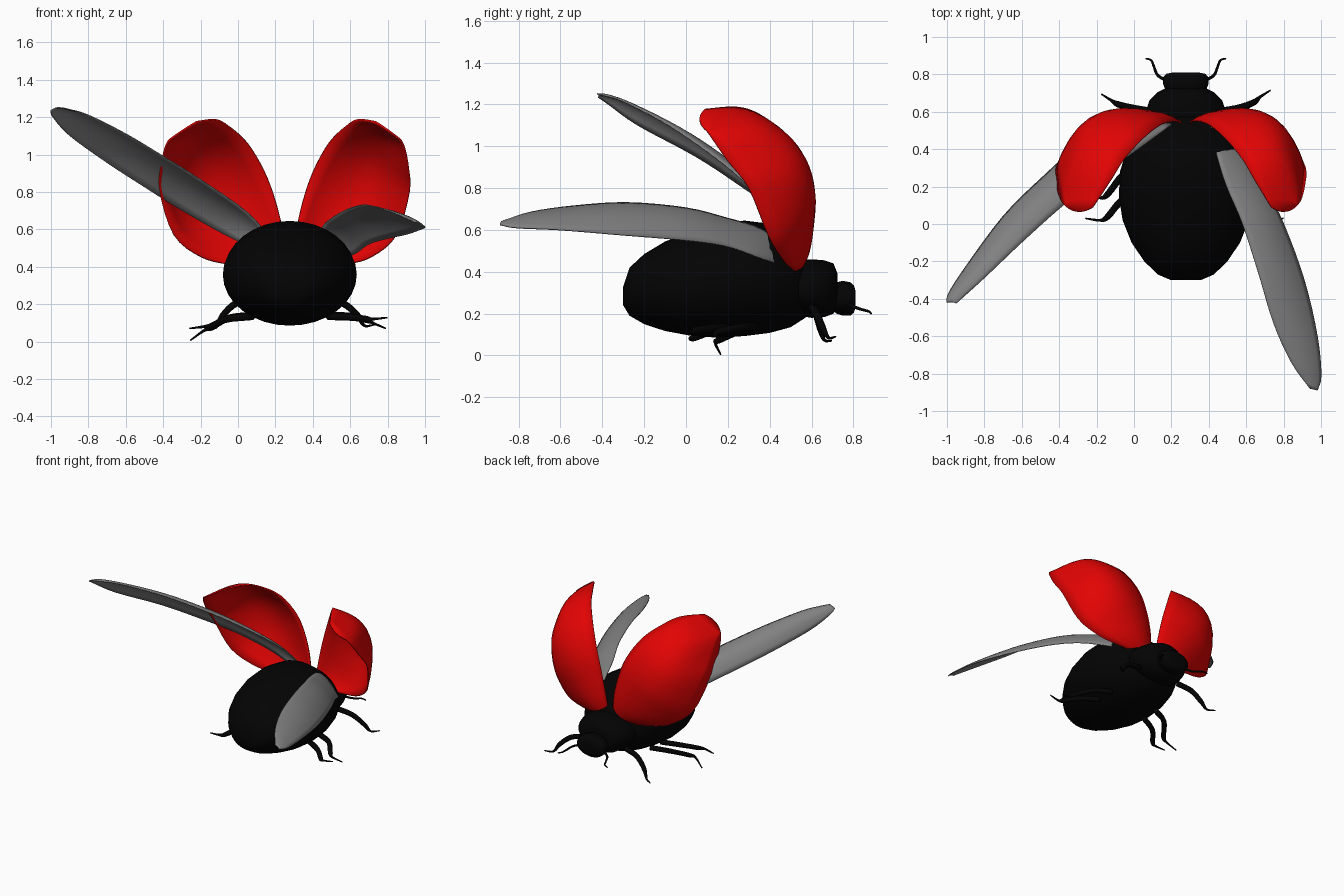
import bpy, bmesh, math
from mathutils import Vector

if "Cube" in bpy.data.objects:
    bpy.data.objects.remove(bpy.data.objects["Cube"])

MID = 0.277  # body centre line


def material(name, rgb):
    m = bpy.data.materials.new(name)
    m.use_nodes = True
    col = (*rgb, 1)
    m.diffuse_color = col
    bsdf = m.node_tree.nodes["Principled BSDF"]
    bsdf.inputs["Base Color"].default_value = col
    bsdf.inputs["Roughness"].default_value = 0.6
    return m


black = material("shell black", (0.001, 0.001, 0.001))
red = material("wing case red", (0.76, 0.001, 0.001))
grey = material("wing grey", (0.22, 0.22, 0.22))


def finish(name, bm, mat):
    bmesh.ops.recalc_face_normals(bm, faces=bm.faces)
    me = bpy.data.meshes.new(name)
    bm.to_mesh(me)
    bm.free()
    me.materials.append(mat)
    for p in me.polygons:
        p.use_smooth = True
    ob = bpy.data.objects.new(name, me)
    bpy.context.collection.objects.link(ob)
    return ob


def grid(bm, rows, closed):
    n = len(rows[0])
    for r0, r1 in zip(rows, rows[1:]):
        for i in range(n if closed else n - 1):
            j = (i + 1) % n
            bm.faces.new((r0[i], r0[j], r1[j], r1[i]))


def smooth_path(pts, steps):
    """Catmull-Rom samples through the points."""
    p = [Vector(q) for q in pts]
    p = [2 * p[0] - p[1]] + p + [2 * p[-1] - p[-2]]
    out = []
    for a, b, c, d in zip(p, p[1:], p[2:], p[3:]):
        for s in range(steps):
            t = s / steps
            out.append(0.5 * (2 * b + (c - a) * t + (2 * a - 5 * b + 4 * c - d) * t ** 2
                              + (3 * b - a - 3 * c + d) * t ** 3))
    return out + [p[-2]]


def body_part(name, rings, sides=32):
    """Loft of ellipses along y: (y, half width, bottom, top)."""
    bm = bmesh.new()
    rows = []
    for y, w, lo, hi in rings:
        row = []
        for i in range(sides):
            a = math.tau * i / sides
            row.append(bm.verts.new((MID + w * math.cos(a), y,
                                     (lo + hi) / 2 + (hi - lo) / 2 * math.sin(a))))
        rows.append(row)
    grid(bm, rows, True)
    bm.faces.new(rows[0])
    bm.faces.new(rows[-1])
    ob = finish(name, bm, black)
    bpy.context.view_layer.objects.active = ob
    ob.select_set(True)
    bpy.ops.object.shade_smooth_by_angle(angle=math.radians(50))
    ob.select_set(False)


def shell(name, lines, mat, thickness, steps=4, across=10):
    """Curved sheet through an inner, a middle and an outer line."""
    a, m, b = (smooth_path(line, steps) for line in lines)
    bm = bmesh.new()
    rows = []
    for p, q, r in zip(a, m, b):
        row = []
        for i in range(across + 1):
            t = i / across
            row.append(bm.verts.new(p * (2 * t - 1) * (t - 1) + q * 4 * t * (1 - t)
                                    + r * t * (2 * t - 1)))
        rows.append(row)
    grid(bm, rows, False)
    ob = finish(name, bm, mat)
    sol = ob.modifiers.new("thickness", "SOLIDIFY")
    sol.thickness = thickness
    sol.offset = 0


def limb(name, pts, radii, sides=8):
    """Tapered round limb along a smooth path."""
    path = smooth_path(pts, 4)
    bm = bmesh.new()
    rows = []
    for k, c in enumerate(path):
        d = path[min(k + 1, len(path) - 1)] - path[max(k - 1, 0)]
        rot = d.to_track_quat("Z", "Y")
        f = k / 4
        i = min(int(f), len(radii) - 2)
        rad = radii[i] + (radii[i + 1] - radii[i]) * (f - i)
        rows.append([bm.verts.new(c + rot @ Vector((rad * math.cos(math.tau * s / sides),
                                                    rad * math.sin(math.tau * s / sides), 0)))
                     for s in range(sides)])
    grid(bm, rows, True)
    bm.faces.new(rows[0])
    bm.faces.new(rows[-1])
    finish(name, bm, black)


# Body
body_part("abdomen", [
    (-0.30, 0.08, 0.24, 0.33), (-0.27, 0.15, 0.19, 0.42), (-0.2, 0.222, 0.15, 0.485),
    (-0.1, 0.29, 0.117, 0.545), (0.02, 0.338, 0.095, 0.59), (0.15, 0.358, 0.085, 0.63),
    (0.28, 0.352, 0.093, 0.645), (0.4, 0.315, 0.108, 0.63), (0.5, 0.255, 0.135, 0.56),
    (0.57, 0.19, 0.18, 0.46), (0.6, 0.12, 0.22, 0.4)])
body_part("thorax", [
    (0.48, 0.18, 0.23, 0.42), (0.54, 0.222, 0.19, 0.455), (0.6, 0.215, 0.18, 0.46),
    (0.66, 0.195, 0.183, 0.455), (0.705, 0.15, 0.2, 0.44), (0.725, 0.11, 0.23, 0.39)])
body_part("head", [
    (0.69, 0.08, 0.23, 0.32), (0.72, 0.11, 0.2, 0.35), (0.75, 0.122, 0.19, 0.357),
    (0.785, 0.12, 0.19, 0.35), (0.803, 0.105, 0.205, 0.335), (0.81, 0.07, 0.23, 0.31)])

# Red wing cases, the left one slightly less spread
inner = [(.26, .53, .41), (.24, .55, .58), (.2, .55, .75), (.14, .53, .91),
         (.05, .46, 1.06), (-.05, .35, 1.15), (-.12, .24, 1.185), (-.22, .09, 1.175)]
middle = [(.21, .54, .4), (.1, .585, .49), (-.02, .605, .62), (-.135, .605, .74),
          (-.215, .565, .88), (-.26, .475, 1.0), (-.285, .32, 1.1), (-.3, .065, 1.125)]
outer = [(.16, .53, .395), (-.05, .505, .415), (-.2, .465, .455), (-.34, .395, .57),
         (-.415, .3, .8), (-.41, .2, .93), (-.39, .13, 1.03), (-.37, .1, 1.075)]
lines = [inner, middle, outer]
shell("right_wing_case", lines, red, 0.01)
shell("left_wing_case",
      [[(MID + (MID - x) * 0.92, y, z) for x, y, z in line] for line in lines], red, 0.01)


# Grey flying wings
def flying_wing(name, front, back, camber):
    last = len(front) - 1
    centre = [(Vector(p) + Vector(q)) / 2
              + Vector(camber) * math.sin(math.pi * (0.1 + 0.85 * i / last))
              for i, (p, q) in enumerate(zip(front, back))]
    shell(name, [front, centre, back], grey, 0.006, across=8)


flying_wing("right_flying_wing",
            [(.17, .53, .46), (-.05, .53, .56), (-.3, .41, .7), (-.5, .24, .825),
             (-.7, .04, .955), (-.9, -.23, 1.1), (-.99, -.37, 1.2), (-1, -.42, 1.235)],
            [(.2, .53, .52), (.05, .42, .69), (-.2, .24, .865), (-.4, .08, .99),
             (-.6, -.1, 1.11), (-.8, -.29, 1.21), (-.9, -.38, 1.24), (-.95, -.425, 1.25)],
            (0, .03, .035))
flying_wing("left_flying_wing",
            [(.43, .53, .41), (.61, .37, .46), (.7, .2, .52), (.8, 0, .55),
             (.91, -.3, .575), (.98, -.6, .6), (1, -.81, .61), (.98, -.89, .625)],
            [(.41, .53, .49), (.445, .36, .605), (.495, .2, .655), (.58, 0, .705),
             (.67, -.28, .73), (.745, -.53, .715), (.84, -.74, .685), (.94, -.88, .64)],
            (.015, 0, .025))

# Legs: thick down to the ankle, thin foot
LEG = [0.02, 0.019, 0.017, 0.008, 0.004]
legs = {
    "right_front_leg": [(.1, .6, .23), (-.01, .62, .205), (-.085, .64, .135), (-.12, .66, .075), (-.175, .695, .07)],
    "left_front_leg": [(.45, .6, .23), (.56, .62, .205), (.64, .65, .14), (.675, .68, .085), (.73, .715, .09)],
    "right_middle_leg": [(.08, .33, .14), (-.05, .27, .125), (-.14, .16, .075), (-.18, .14, .06), (-.255, .165, .006)],
    "left_middle_leg": [(.48, .33, .14), (.6, .27, .135), (.69, .16, .115), (.72, .14, .1), (.79, .165, .07)],
    "right_rear_leg": [(.08, .2, .135), (-.06, .13, .12), (-.14, .04, .085), (-.18, .02, .08), (-.26, .03, .07)],
    "left_rear_leg": [(.48, .2, .135), (.6, .13, .13), (.69, .04, .12), (.72, .02, .12), (.8, .03, .128)],
}
for name, pts in legs.items():
    limb(name, pts, LEG)

# Feelers
for name, s in (("right_feeler", -1), ("left_feeler", 1)):
    limb(name, [(MID + s * x, y, z) for x, y, z in
                [(.1, .765, .25), (.15, .795, .235), (.17, .84, .22), (.185, .875, .21), (.215, .885, .2)]],
         [0.009, 0.008, 0.007, 0.006, 0.004])
